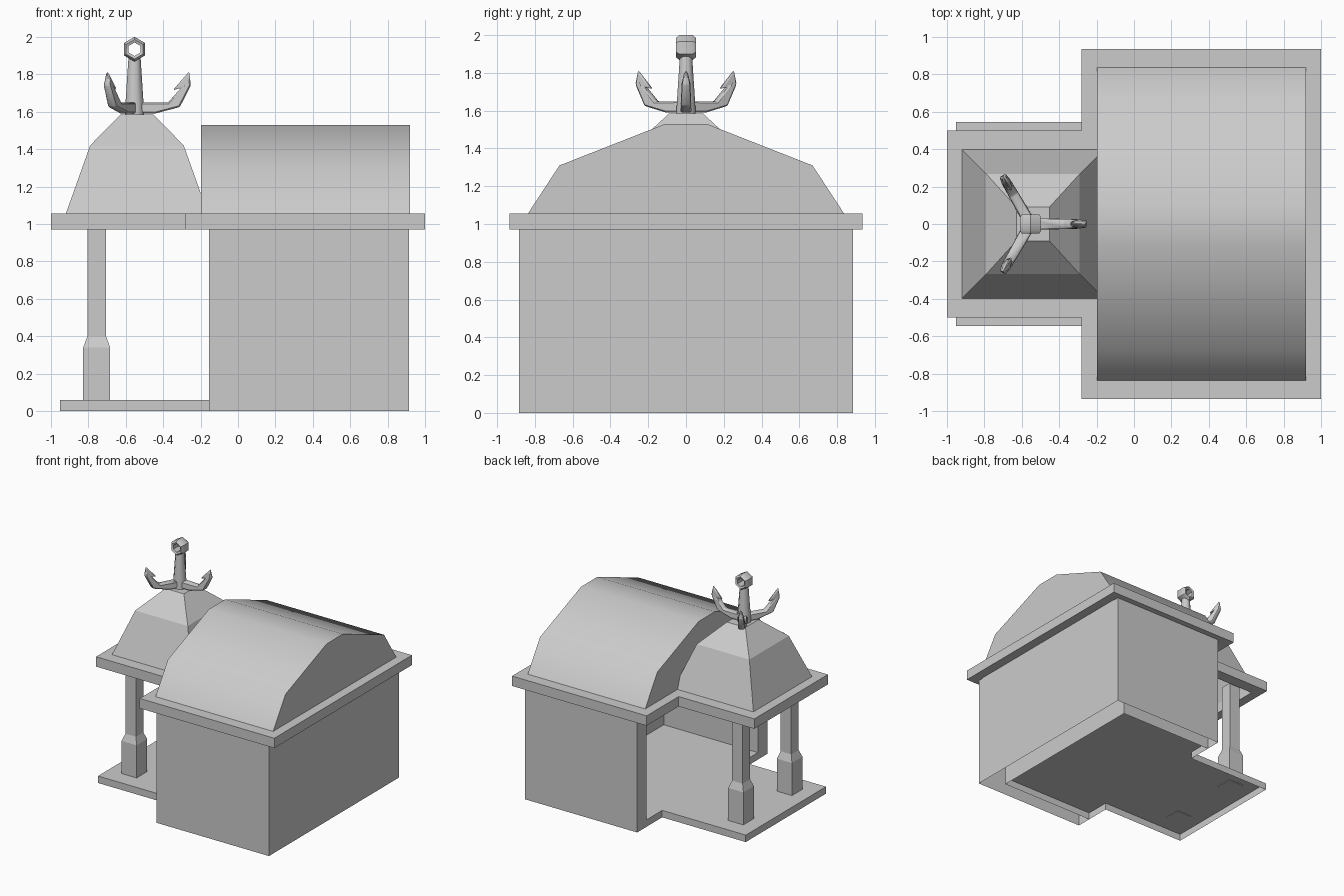
import bpy
import math
from mathutils import Matrix, Vector

default = bpy.data.objects.get("Cube")
if default:
    bpy.data.objects.remove(default, do_unlink=True)

GREY = (0.6, 0.6, 0.6, 1.0)
grey = bpy.data.materials.new("plain_grey")
grey.use_nodes = True
grey.diffuse_color = GREY
grey.node_tree.nodes["Principled BSDF"].inputs["Base Color"].default_value = GREY


def build(name, verts, faces, smooth=None, bevel=0):
    mesh = bpy.data.meshes.new(name)
    mesh.from_pydata(verts, [], faces)
    mesh.materials.append(grey)
    obj = bpy.data.objects.new(name, mesh)
    bpy.context.collection.objects.link(obj)
    bpy.ops.object.select_all(action="DESELECT")
    bpy.context.view_layer.objects.active = obj
    obj.select_set(True)
    bpy.ops.object.mode_set(mode="EDIT")
    bpy.ops.mesh.select_all(action="SELECT")
    bpy.ops.mesh.normals_make_consistent(inside=False)
    bpy.ops.object.mode_set(mode="OBJECT")
    if bevel:
        mod = obj.modifiers.new("soft_edges", "BEVEL")
        mod.width = bevel
        mod.segments = 1
    if smooth:
        bpy.ops.object.shade_smooth_by_angle(angle=math.radians(smooth))
    return obj


def loft(name, loops, first=False, last=False, closed=False, **style):
    """Join matching vertex loops with quads; optionally cap or close the ends."""
    n, count = len(loops[0]), len(loops)
    faces = []
    for k in range(count if closed else count - 1):
        a, b = k * n, (k + 1) % count * n
        faces += [(a + i, a + (i + 1) % n, b + (i + 1) % n, b + i) for i in range(n)]
    if first:
        faces.append(tuple(reversed(range(n))))
    if last:
        faces.append(tuple(range((count - 1) * n, count * n)))
    return build(name, [v for loop in loops for v in loop], faces, **style)


def mirrored(half):
    """Close a half outline across the y = 0 line."""
    return half + [(x, -y) for x, y in reversed(half)]


def at(outline, z):
    return [(x, y, z) for x, y in outline]


def rect(cx, cy, hx, hy, z):
    return [(cx + sx * hx, cy + sy * hy, z) for sx, sy in ((-1, -1), (1, -1), (1, 1), (-1, 1))]


# Floor: raised plate with skirts, open underneath
floor = mirrored([(-0.95, 0.545), (-0.155, 0.545), (-0.155, 0.755), (0.74, 0.755)])
loft("floor", [at(floor, 0), at(floor, 0.06)], last=True)

# Walls: hollow three-sided shell, open towards the porch
walls = mirrored([(0.74, 0.755), (-0.155, 0.755), (-0.155, 0.885), (0.914, 0.885)])
loft("walls", [at(walls, 0), at(walls, 1.0)])

# Eaves: one band running around both roofs
outer = mirrored([(-1, 0.5), (-0.28, 0.5), (-0.28, 0.935), (1, 0.935)])
inner = mirrored([(-0.92, 0.398), (-0.198, 0.398), (-0.198, 0.837), (0.92, 0.837)])
loft("eaves", [at(outer, 0.97), at(outer, 1.055), at(inner, 1.055), at(inner, 0.97)], closed=True)

# Main roof: faceted barrel with upright gables
half_arch = [(0.837, 1.055), (0.67, 1.31), (0.11, 1.53)]
arch = half_arch + [(-y, z) for y, z in reversed(half_arch)]
verts = [(x, y, z) for x in (-0.198, 0.92) for y, z in arch]
n = len(arch)
faces = [(i, i + 1, n + i + 1, n + i) for i in range(n - 1)]
faces += [tuple(range(n)), tuple(range(n, 2 * n))]
build("main_roof", verts, faces, smooth=50)

# Porch roof: two-pitch pyramid with a small flat top
porch_x = -0.54
levels = [(0.38, 0.398, 1.055), (0.25, 0.268, 1.42), (0.088, 0.09, 1.585)]
loft("porch_roof", [rect(porch_x, 0, hx, hy, z) for hx, hy, z in levels], last=True)

# Porch posts on broad bases
for side, y in (("left", 0.33), ("right", -0.33)):
    steps = [(0.072, 0.055), (0.072, 0.34), (0.05, 0.4), (0.05, 0.99)]
    loft("porch_post_" + side, [rect(-0.755, y, h, h, z) for h, z in steps], first=True, last=True)

# Anchor finial: shaft
anchor_x = -0.553


def ring(radius, z, sides=8):
    step = math.tau / sides
    return [(anchor_x + radius * math.cos(step * (i + 0.5)),
             radius * math.sin(step * (i + 0.5)), z) for i in range(sides)]


loft("anchor_shaft", [ring(0.055, 1.585), ring(0.052, 1.65), ring(0.035, 1.89)],
     first=True, last=True, smooth=50)


# Anchor finial: hexagonal eye
def hexagon(radius, y):
    return [(anchor_x + radius * math.sin(i * math.tau / 6), y,
             1.934 + radius * math.cos(i * math.tau / 6)) for i in range(6)]


loft("anchor_eye", [hexagon(0.066, -0.035), hexagon(0.066, 0.035), hexagon(0.052, 0.052),
                    hexagon(0.036, 0.045), hexagon(0.036, -0.045), hexagon(0.052, -0.052)],
     closed=True, smooth=40)

# Anchor finial: three barbed arms as (reach, height, half width)
arm = [(0, 1.59, 0.03), (0.108, 1.59, 0.03), (0.242, 1.625, 0.026), (0.301, 1.74, 0.022),
       (0.292, 1.815, 0.008), (0.205, 1.715, 0.012), (0.248, 1.727, 0.022),
       (0.178, 1.648, 0.026), (0, 1.65, 0.03)]
for k in range(3):
    turn = Matrix.Translation((anchor_x, 0, 0)) @ Matrix.Rotation(k * math.tau / 3, 4, "Z")
    sides = [[turn @ Vector((r, s * w, z)) for r, z, w in arm] for s in (-1, 1)]
    loft("anchor_arm_%d" % (k + 1), sides, first=True, last=True, smooth=50, bevel=0.008)
